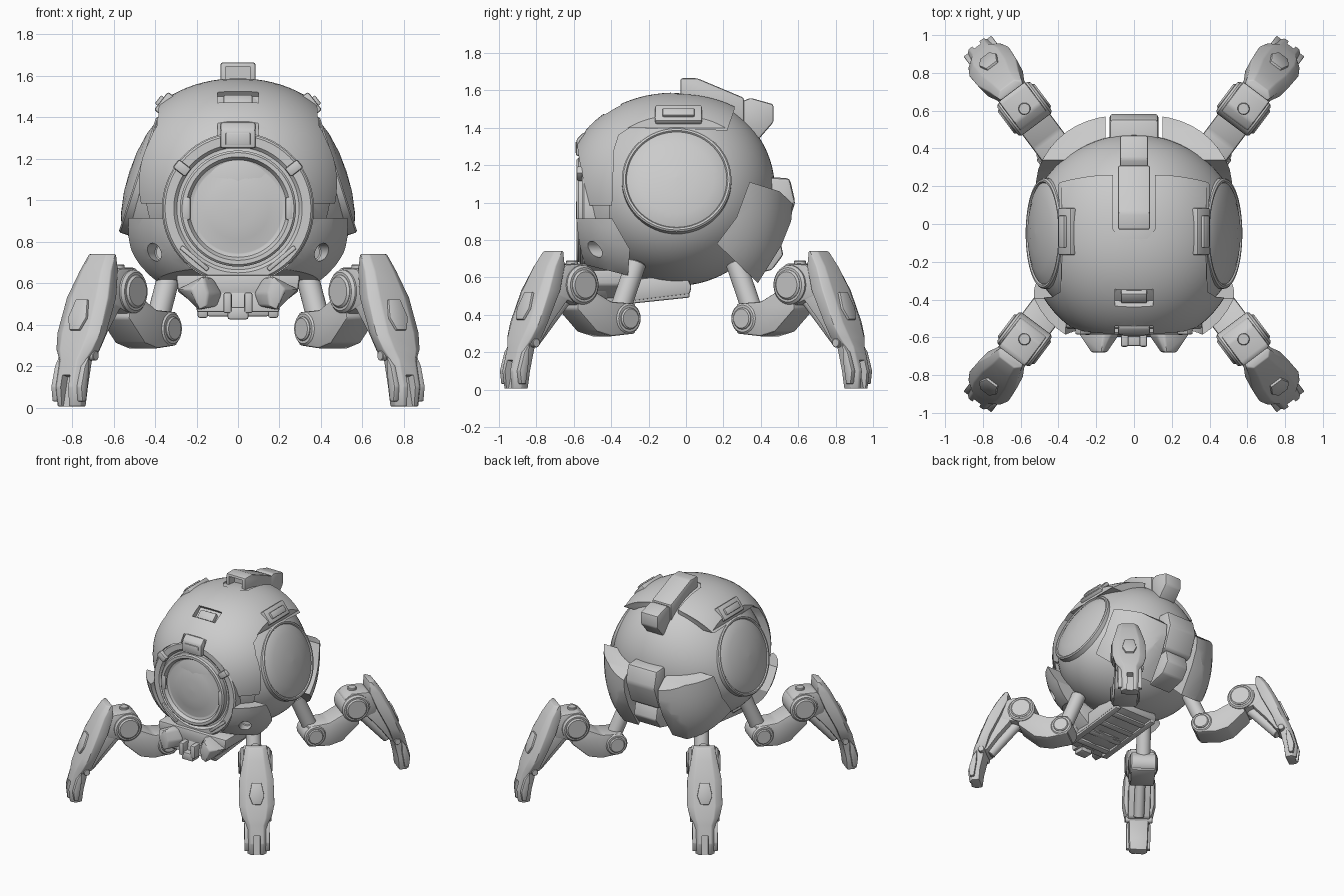
import bpy, bmesh
from math import sin, cos, pi, atan2, radians
from mathutils import Vector, Matrix

if "Cube" in bpy.data.objects:
    bpy.data.objects.remove(bpy.data.objects["Cube"])

CENTER = Vector((0, -.05, 1.07))


def finish(name, bm, bevel=0):
    bmesh.ops.remove_doubles(bm, verts=bm.verts, dist=1e-5)
    bmesh.ops.recalc_face_normals(bm, faces=bm.faces)
    if bevel:
        edges = [e for e in bm.edges if e.calc_face_angle(0) > .35]
        bmesh.ops.bevel(bm, geom=edges, offset=bevel, segments=2, profile=.5, affect='EDGES')
    me = bpy.data.meshes.new(name)
    bm.to_mesh(me)
    bm.free()
    ob = bpy.data.objects.new(name, me)
    bpy.context.collection.objects.link(ob)
    return ob


def loft(name, rings, bevel=0):
    bm = bmesh.new()
    rows = [[bm.verts.new(p) for p in r] for r in rings]
    n = len(rows[0])
    for a, b in zip(rows, rows[1:]):
        for i in range(n):
            bm.faces.new((a[i], a[(i + 1) % n], b[(i + 1) % n], b[i]))
    bm.faces.new(rows[0])
    bm.faces.new(rows[-1])
    return finish(name, bm, bevel)


def prism(name, pts, a, b, axis='x', bevel=.012):
    put = {'x': lambda p, q, t: (t, p, q), 'y': lambda p, q, t: (p, t, q), 'z': lambda p, q, t: (p, q, t)}[axis]
    return loft(name, [[put(p, q, t) for p, q in pts] for t in (a, b)], bevel)


def box(name, c, size, rot=None, bevel=.01):
    bm = bmesh.new()
    m = Matrix.Translation(c) @ (rot or Matrix()) @ Matrix.Diagonal((*size, 1))
    bmesh.ops.create_cube(bm, size=1, matrix=m)
    return finish(name, bm, bevel)


def lathe(name, c, axis, profile, n=48):
    """Revolve (radius, height) points about an axis through c."""
    q = Vector(axis).to_track_quat('Z', 'Y')
    rings = [[Vector(c) + q @ Vector((max(r, 1e-3) * cos(2 * pi * i / n), max(r, 1e-3) * sin(2 * pi * i / n), h))
              for i in range(n)] for r, h in profile]
    return loft(name, rings)


def rod(name, a, b, r, n=28):
    d = Vector(b) - Vector(a)
    L, k = d.length, r * .12
    return lathe(name, a, d, [(r - k, 0), (r, k), (r, L - k), (r - k, L)], n)


def orb(name, axes, p=2, taper=0):
    """Superellipsoid about the body centre."""
    bm = bmesh.new()
    bmesh.ops.create_uvsphere(bm, u_segments=64, v_segments=40, radius=1)
    for v in bm.verts:
        d = v.co.normalized()
        v.co = d * sum(abs(d[i] / axes[i]) ** p for i in range(3)) ** (-1 / p)
        v.co.x *= 1 - taper * v.co.z
        v.co += CENTER
    return finish(name, bm)


def carve(ob, op, *tools):
    for t in tools:
        m = ob.modifiers.new('cut', 'BOOLEAN')
        m.operation, m.object, m.solver = op, t, 'EXACT'
    bpy.context.view_layer.update()
    dg = bpy.context.evaluated_depsgraph_get()
    me = bpy.data.meshes.new_from_object(ob.evaluated_get(dg))
    ob.modifiers.clear()
    ob.data = me
    for t in tools:
        bpy.data.objects.remove(t)
    return ob


def rx(deg):
    return Matrix.Rotation(radians(deg), 4, 'X')


def ry(deg):
    return Matrix.Rotation(radians(deg), 4, 'Y')


def eye_hole():
    return rod('cutter', (0, -.9, .96), (0, -.3, .96), .365, 64)


# core hull with flat seats for the side discs
core = orb('hull', (.56, .525, .515), 2, .3)
N = Vector((.95, 0, .31))
carve(core, 'DIFFERENCE', *[rod('cutter', Vector((s * .47, -.05, 1.12)), Vector((s * .47, -.05, 1.12)) +
      Vector((s * N.x, 0, N.z)) * .3, .3, 64) for s in (-1, 1)])
for s, side in ((-1, 'left'), (1, 'right')):
    lathe(side + '_side_disc', (s * .47, -.05, 1.12), (s * N.x, 0, N.z),
          [(0, -.1), (.293, -.1), (.293, .008), (.285, .016), (.274, .016), (.268, .008), (.262, .012),
           (.2, .034), (.1, .052), (0, .057)], 64)

# front and top shell
upper = orb('upper_shell', (.57, .6, .518), 2.1)
half = [(.56, .95), (.525, 1.2), (.46, 1.33), (.385, 1.4), (.38, 1.49), (.3, 1.54), (.2, 1.6)]
carve(upper, 'INTERSECT', prism('cutter', [(-.585, .985), (-.395, .985), (-.385, 1.28), (-.36, 1.36), (-.3, 1.4),
      (.22, 1.385), (.26, 1.5), (.24, 1.7), (-.585, 1.7)], -.7, .7, bevel=0),
      prism('cutter', half + [(-x, z) for x, z in half[::-1]], -.9, .9, 'y', 0))
carve(upper, 'DIFFERENCE', eye_hole(),
      prism('cutter', [(-.11, .5), (-.11, -.03), (-.07, -.08), (.07, -.08), (.11, -.03), (.11, .5)], 1.3, 1.8, 'z', 0),
      box('cutter', (0, -.385, 1.49), (.2, .1, .06), rx(42), 0),
      box('cutter', (0, -.59, 1.31), (.2, .1, .14), None, 0))
box('brow_slot_bar', (0, -.38, 1.47), (.14, .07, .05), rx(42))
prism('brow_block', [(-.59, 1.25), (-.585, 1.34), (-.55, 1.375), (-.45, 1.375), (-.45, 1.25)], -.085, .085)
box('brow_inset', (0, -.585, 1.295), (.12, .014, .06), None, .005)

# lower front shell and seam filler
lower = orb('lower_shell', (.59, .62, .58), 2.6)
carve(lower, 'INTERSECT', prism('cutter', [(-.588, .915), (-.395, .915), (-.3, .75), (-.31, .61), (-.588, .68)],
      -.7, .7, bevel=0))
carve(lower, 'DIFFERENCE', eye_hole(),
      *[rod('cutter', (s * .36, -.4, .75), (s * .5, -.68, .75), .043) for s in (-1, 1)])
seam = orb('seam_band', (.545, .58, .54), 2.2)
carve(seam, 'INTERSECT', prism('cutter', [(-.57, .8), (-.41, .8), (-.41, 1.05), (-.57, 1.05)], -.7, .7, bevel=0))
carve(seam, 'DIFFERENCE', eye_hole())

# round eye: collar, raised ring and lens
lathe('eye_collar', (0, -.5, .96), (0, -1, 0), [(0, -.2), (.362, -.2), (.362, .045), (.352, .055), (.31, .055),
      (.295, .04), (0, .04)], 64)
lathe('eye_ring', (0, -.5, .96), (0, -1, 0), [(0, 0), (.28, 0), (.28, .075), (.27, .085), (.25, .085), (.235, .06),
      (.22, .055), (.215, .055), (.15, .072), (.08, .08), (0, .083)], 64)
for s, side in ((-1, 'left'), (1, 'right')):
    box(side + '_ring_lug', (s * .247, -.577, .96), (.035, .02, .11), None, .009)
    box(side + '_collar_tab', (s * .27, -.56, 1.155), (.05, .05, .075), ry(s * 52))
    box(side + '_lower_collar_bar', (s * .21, -.556, .72), (.17, .02, .022), ry(-s * 40), .005)
    # clip on the upper edge over each side disc
    box(side + '_clip', (s * .352, -.04, 1.465), (.05, .25, .11), ry(-s * 38))
    box(side + '_clip_bar', (s * .37, -.04, 1.475), (.04, .17, .05), ry(-s * 38), .006)
    # rear fender
    f = orb(side + '_rear_fender', (.56, .63, .7), 2.5)
    carve(f, 'INTERSECT', prism('cutter', [(.34, 1.11), (.5, 1.06), (.575, .99), (.57, .92), (.51, .77), (.385, .57),
          (.165, .78), (.27, .92)], s * .15, s * .7, bevel=0))
    # chin ears
    loft(side + '_chin_ear', [[(s * (.185 + (x - .185) * k), y, z) for x, z in [(.29, .57), (.16, .635), (.12, .62),
         (.08, .55), (.1, .49), (.19, .47)]] for k, y in ((1, -.42), (1, -.59), (.4, -.68))], .01)
    box(side + '_chin_clip', (s * .05, -.6, .505), (.04, .1, .1))
    box(side + '_belly_rail', (s * .17, -.27, .487), (.05, .58, .05), rx(6))

# rear centre box and lower latch
prism('rear_box', [(.38, 1.14), (.555, 1.13), (.585, 1.0), (.52, .82), (.4, .8)], -.13, .13, bevel=.02)
prism('rear_latch', [(.36, .84), (.5, .82), (.52, .72), (.46, .64), (.3, .6)], -.1, .1)

# chin and belly hatch
prism('chin', [(-.3, .64), (-.29, .56), (-.18, .475), (0, .455), (.18, .475), (.29, .56), (.3, .64)], -.58, -.3, 'y')
prism('belly_hatch', [(-.58, .56), (-.6, .46), (-.35, .465), (.02, .51), (.03, .55), (0, .62)], -.2, .2)
box('chin_latch', (0, -.6, .455), (.1, .09, .06))
for i in range(4):
    box(f'belly_rung_{i + 1}', (0, -.49 + i * .14, .464 + i * .014), (.3, .05, .045), rx(6))

# top fin with hollow front and tail block
fin = prism('top_fin', [(-.03, 1.54), (-.03, 1.665), (.06, 1.665), (.31, 1.56), (.31, 1.42), (.15, 1.48)], -.085, .085)
carve(fin, 'DIFFERENCE', box('cutter', (0, -.03, 1.61), (.115, .13, .07), None, 0))
prism('tail_block', [(.27, 1.53), (.345, 1.56), (.468, 1.525), (.468, 1.43), (.39, 1.34), (.3, 1.4)], -.075, .075)

# one leg in its own plane: x outward from the knee, y across, z up
RINGS = [(.74, .155, .11, .08), (.66, .21, .11, .095), (.53, .275, .16, .125), (.36, .345, .245, .13),
         (.28, .38, .275, .11), (.23, .395, .3, .08), (.1, .43, .33, .078), (.005, .42, .34, .07)]
shin = loft('shin', [[(o, -.6 * w, z), (o, .6 * w, z), (o - .03, w, z), (i, w * .9, z), (i, -w * .9, z),
                      (o - .03, -w, z)] for z, o, i, w in RINGS], .006)
carve(shin, 'DIFFERENCE', box('cutter', (.435, 0, .06), (.08, .045, .2), ry(-14), 0))
hexa = [(-.035, .075), (.035, .075), (.055, -.02), (.03, -.085), (-.03, -.085), (-.055, -.02)]
pad = prism('shin_pad', hexa, -.012, .012, 'z', .005)
pad.data.transform(Matrix.Translation((.31, 0, .45)) @ Matrix(((0, -.38, .92, 0), (1, 0, 0, 0),
                   (0, .92, .38, 0), (0, 0, 0, 1))))
parts = [
    shin, pad,
    rod('hip_strut', (-.43, 0, .68), (-.31, 0, .4), .055),
    rod('hip_joint', (-.31, -.1, .38), (-.31, .1, .38), .082),
    rod('hip_joint_cap', (-.31, -.112, .38), (-.31, .112, .38), .058),
    prism('thigh', [(-.36, .3), (-.2, .285), (-.1, .31), (.03, .43), (.02, .54), (-.1, .52), (-.2, .47), (-.36, .46)],
          -.092, .092, 'y'),
    rod('knee_joint', (0, -.11, .56), (0, .11, .56), .105),
    rod('knee_cap', (0, -.122, .56), (0, .122, .56), .08),
    prism('knee_housing', [(-.09, .5), (-.08, .64), (-.03, .675), (.1, .67), (.17, .61), (.16, .5), (.02, .45)],
          -.088, .088, 'y'),
    rod('knee_bolt', (0, 0, .64), (0, 0, .69), .032),
    prism('calf', [(.05, .52), (.2, .58), (.31, .36), (.31, .24), (.27, .25), (.19, .36)], -.085, .085, 'y'),
    rod('shin_piston', (.04, 0, .5), (.27, 0, .25), .04),
    rod('ankle_pin', (.315, -.105, .25), (.315, .105, .25), .024),
]
for s in (-1, 1):
    parts.append(prism('foot_blade', [(.35, .25), (.385, .2), (.415, .1), (.405, .03), (.375, .03), (.355, .15)],
                       s * .06, s * .092, 'y', .005))
for sx, lr in ((-1, 'left'), (1, 'right')):
    for sy, fb in ((-1, 'front'), (1, 'rear')):
        for p in parts:
            o = bpy.data.objects.new(f'{fb}_{lr}_{p.name}', p.data)
            o.matrix_world = Matrix.Translation((sx * .58, sy * .61, 0)) @ Matrix.Rotation(atan2(sy * .8, sx * .6), 4, 'Z')
            bpy.context.collection.objects.link(o)
for p in parts:
    bpy.data.objects.remove(p)

# smooth shading with sharp edges kept
bpy.ops.object.select_all(action='SELECT')
bpy.context.view_layer.objects.active = core
bpy.ops.object.shade_smooth_by_angle(angle=radians(32))
